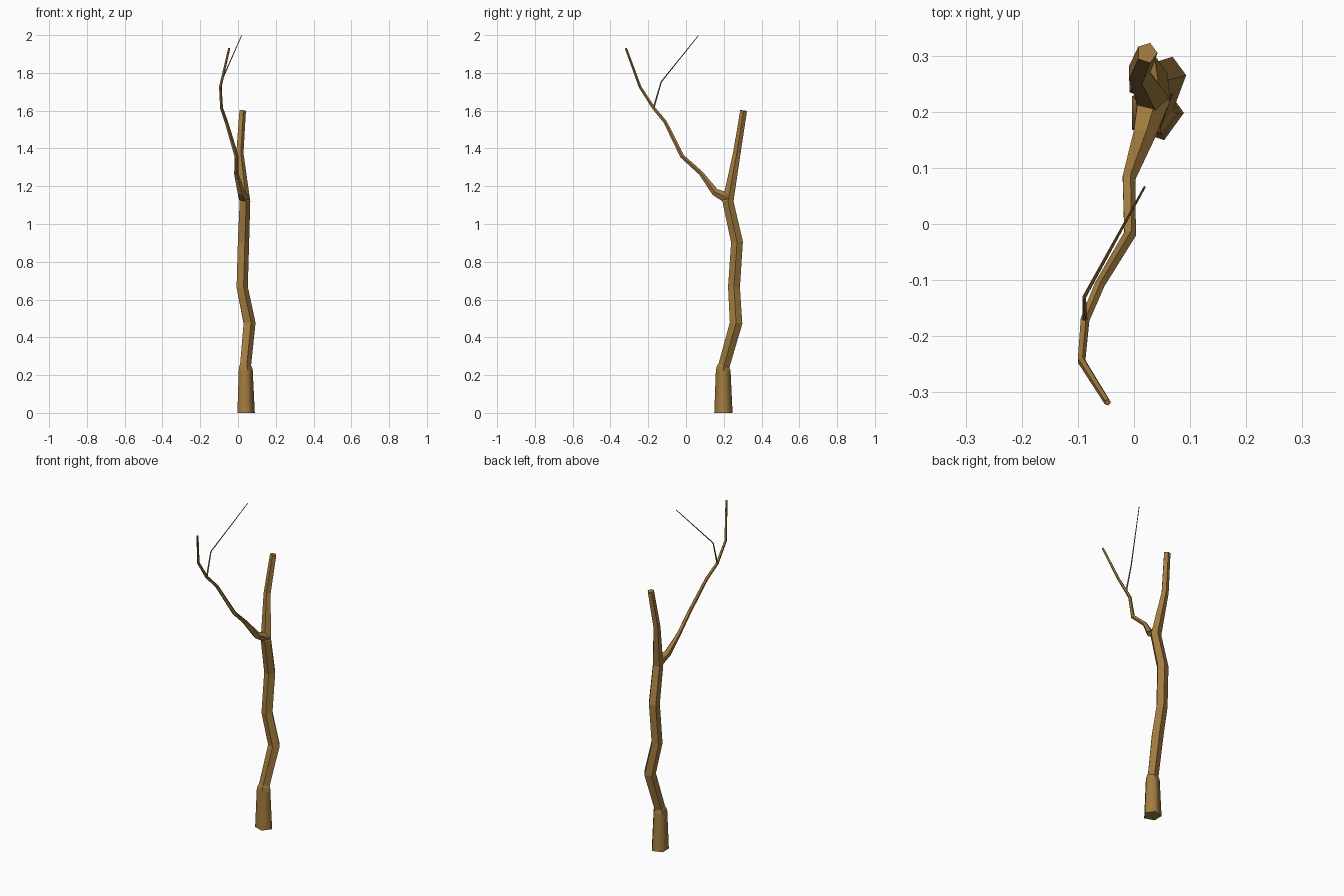
import bpy, bmesh, math
from mathutils import Vector

if "Cube" in bpy.data.objects:
    bpy.data.objects.remove(bpy.data.objects["Cube"])

bark = bpy.data.materials.new("bark")
bark.diffuse_color = (0.36, 0.2, 0.05, 1)
bark.use_nodes = True
bark.node_tree.nodes["Principled BSDF"].inputs["Base Color"].default_value = bark.diffuse_color


def limb(name, path, sides=5, smooth_below=None):
    """Faceted tube through (x, y, z, radius) points with mitred rings."""
    pts = [Vector(p[:3]) for p in path]
    bm = bmesh.new()
    rings = []
    for i, p in enumerate(pts):
        d_in = (p - pts[i - 1]).normalized() if i else Vector()
        d_out = (pts[i + 1] - p).normalized() if i < len(pts) - 1 else Vector()
        t = (d_in + d_out).normalized()
        if p.z == 0:
            t = Vector((0, 0, 1))
        u = Vector((1, 0, 0))
        u = (u - t * t.dot(u)).normalized()
        v = t.cross(u)
        ring = []
        for k in range(sides):
            a = 2 * math.pi * k / sides
            ring.append(bm.verts.new(p + (u * math.cos(a) + v * math.sin(a)) * path[i][3]))
        rings.append(ring)
    for a, b in zip(rings, rings[1:]):
        for k in range(sides):
            n = (k + 1) % sides
            f = bm.faces.new((a[k], a[n], b[n], b[k]))
            f.smooth = smooth_below is not None and max(w.co.z for w in f.verts) < smooth_below
    bm.faces.new(rings[0][::-1])
    bm.faces.new(rings[-1])
    mesh = bpy.data.meshes.new(name)
    bm.to_mesh(mesh)
    bm.free()
    mesh.materials.append(bark)
    obj = bpy.data.objects.new(name, mesh)
    bpy.context.collection.objects.link(obj)


# Trunk with flared stump and a small collar above it
limb("trunk", [
    (0.038, 0.198, 0, 0.051), (0.037, 0.197, 0.225, 0.041),
    (0.037, 0.198, 0.243, 0.037), (0.037, 0.201, 0.25, 0.032),
    (0.058, 0.265, 0.475, 0.035), (0.019, 0.254, 0.665, 0.033),
    (0.026, 0.270, 0.905, 0.033), (0.034, 0.222, 1.12, 0.031),
    (0.008, 0.269, 1.375, 0.021), (0.023, 0.305, 1.60, 0.019),
], smooth_below=0.235)

# Side branch
limb("branch", [
    (0.034, 0.225, 1.135, 0.031), (0.016, 0.155, 1.168, 0.021),
    (-0.010, 0.080, 1.268, 0.0125), (-0.008, -0.020, 1.358, 0.0115),
    (-0.062, -0.110, 1.540, 0.0095), (-0.088, -0.172, 1.615, 0.0085),
    (-0.094, -0.243, 1.725, 0.0075), (-0.047, -0.318, 1.930, 0.006),
])

# Thin twig
limb("twig", [
    (-0.088, -0.172, 1.612, 0.005), (-0.089, -0.131, 1.753, 0.0035),
    (0.019, 0.066, 1.998, 0.002),
])
